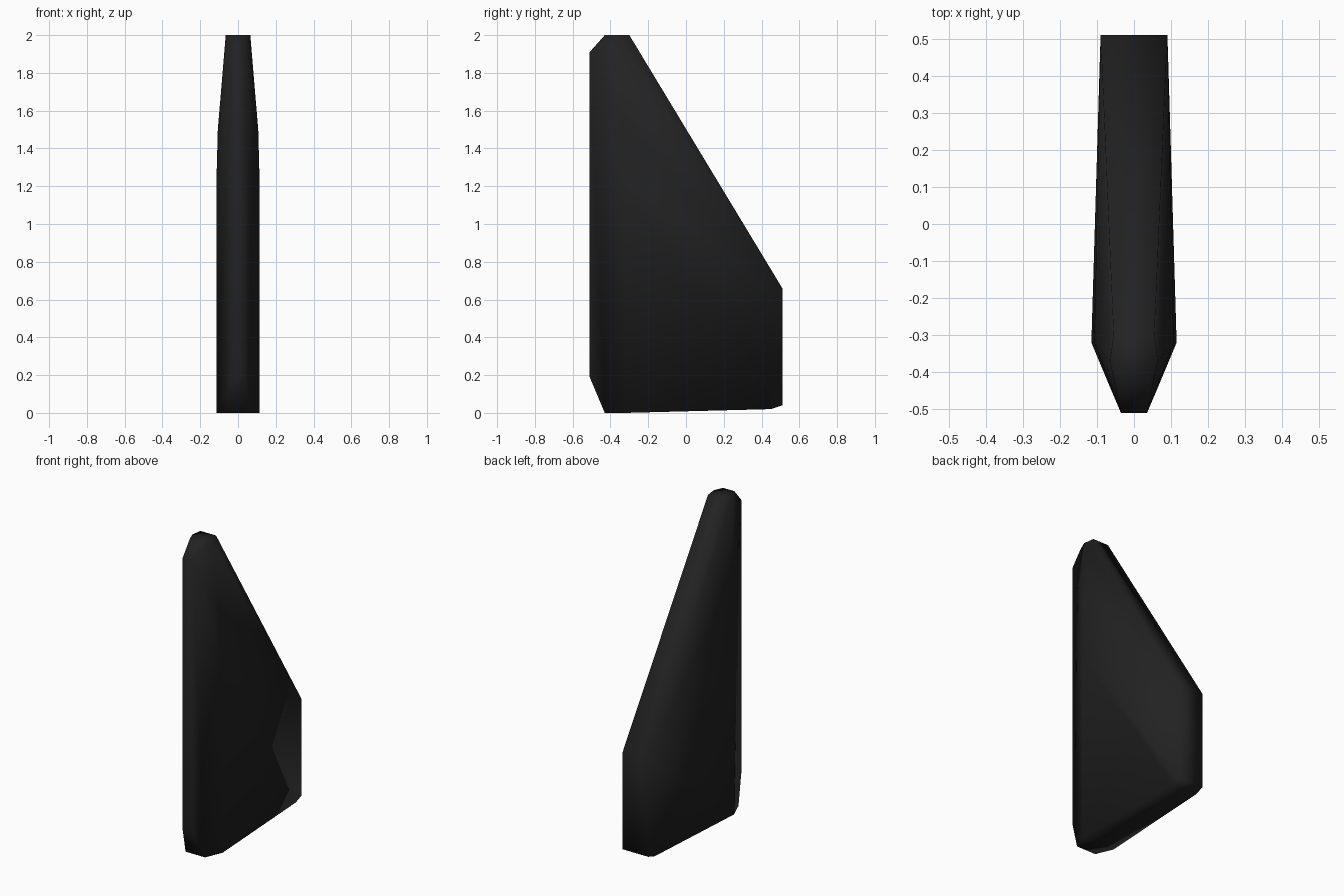
import bpy
import bmesh
import math

cube = bpy.data.objects.get("Cube")
if cube:
    bpy.data.objects.remove(cube, do_unlink=True)

# Near-black surface
black = bpy.data.materials.new("matte_black")
black.use_nodes = True
colour = (0.016, 0.016, 0.016, 1)
black.diffuse_color = colour
bsdf = black.node_tree.nodes["Principled BSDF"]
bsdf.inputs["Base Color"].default_value = colour
bsdf.inputs["Roughness"].default_value = 0.7

# Half of the fin as (half width, y, z)
leading_edge = [(0.035, -0.51, 0.19), (0.035, -0.51, 1.91)]
tip = [(0.04, -0.43, 2), (0.065, -0.37, 2), (0.055, -0.30, 2)]
thick_ridge = [(0.115, -0.32, 0), (0.115, -0.32, 1.2), (0.107, -0.32, 1.5)]
trailing_edge = [(0.09, 0.51, 0.66), (0.09, 0.51, 0.04)]
base = [(0.092, 0.45, 0.02), (0.069, -0.43, 0)]

# Mirror the points across x and skin them into one convex body
bm = bmesh.new()
for x, y, z in leading_edge + tip + thick_ridge + trailing_edge + base:
    for side in (-1, 1):
        bm.verts.new((side * x, y, z))
bmesh.ops.convex_hull(bm, input=list(bm.verts))
bmesh.ops.dissolve_limit(bm, angle_limit=math.radians(1),
                         verts=list(bm.verts), edges=list(bm.edges))
bmesh.ops.recalc_face_normals(bm, faces=list(bm.faces))
for face in bm.faces:
    face.smooth = True

mesh = bpy.data.meshes.new("fin")
bm.to_mesh(mesh)
bm.free()
mesh.materials.append(black)
fin = bpy.data.objects.new("fin", mesh)
bpy.context.collection.objects.link(fin)
